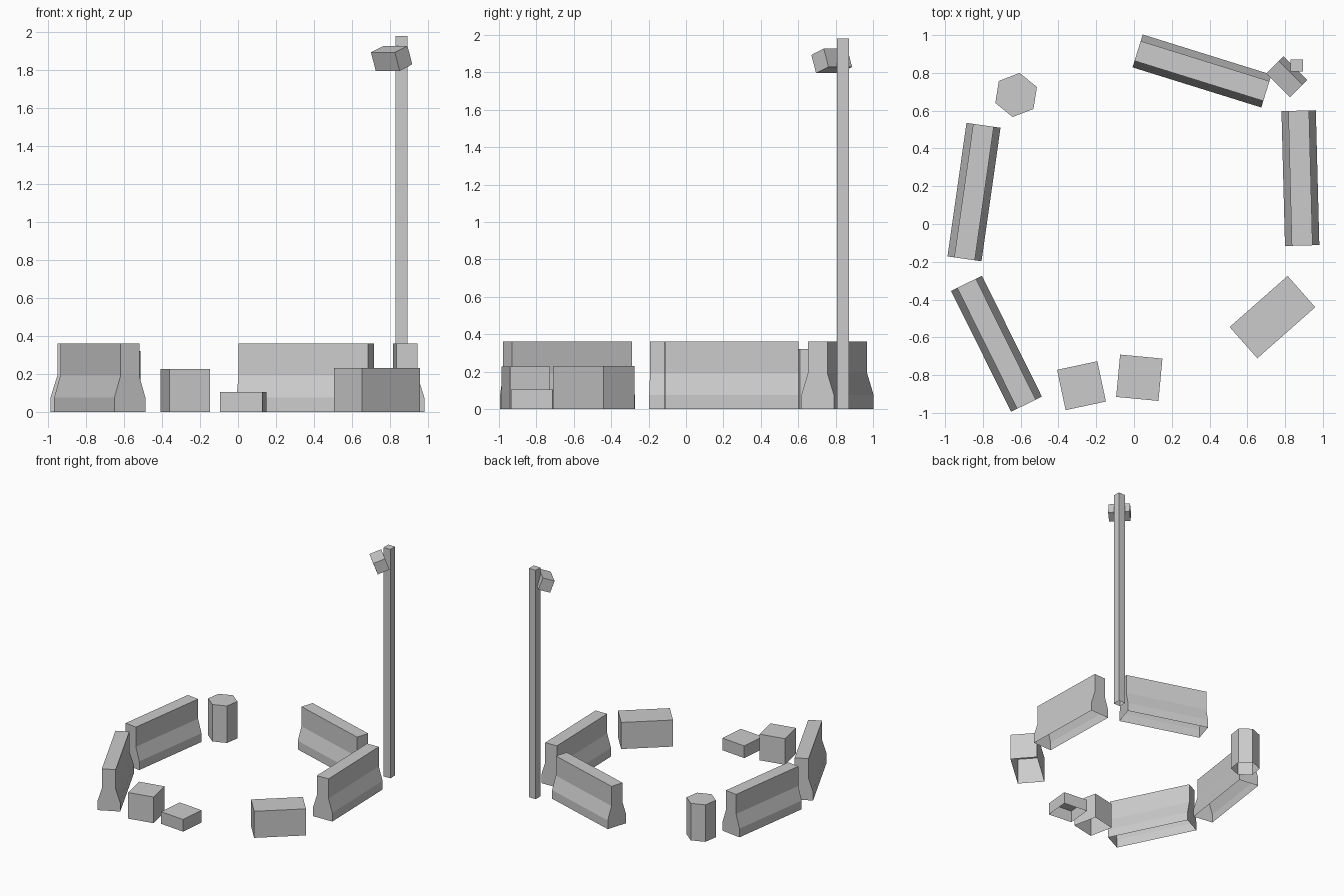
import bpy, bmesh
from math import radians, cos, sin, pi
from mathutils import Matrix

if "Cube" in bpy.data.objects:
    bpy.data.objects.remove(bpy.data.objects["Cube"])


def finish(name, bm, matrix):
    bmesh.ops.recalc_face_normals(bm, faces=bm.faces[:])
    mesh = bpy.data.meshes.new(name)
    bm.to_mesh(mesh)
    bm.free()
    ob = bpy.data.objects.new(name, mesh)
    bpy.context.collection.objects.link(ob)
    ob.matrix_world = matrix
    return ob


def place(x, y, angle, z=0):
    return Matrix.Translation((x, y, z)) @ Matrix.Rotation(radians(angle), 4, 'Z')


def prism(name, outline, height, matrix, open_base=True):
    """Extrude a flat outline upwards; grounded parts have no underside."""
    bm = bmesh.new()
    base = [bm.verts.new((x, y, 0)) for x, y in outline]
    top = [bm.verts.new((x, y, height)) for x, y in outline]
    n = len(base)
    for i in range(n):
        j = (i + 1) % n
        bm.faces.new((base[i], base[j], top[j], top[i]))
    bm.faces.new(top)
    if not open_base:
        bm.faces.new(base[::-1])
    ob = finish(name, bm, matrix)
    return ob


def rect(w, d):
    return [(-w/2, -d/2), (w/2, -d/2), (w/2, d/2), (-w/2, d/2)]


def barrier(name, x, y, angle, length=0.714):
    """Road barrier: curb, slope and upright wall swept along local x."""
    half = [(0.091, 0), (0.091, 0.075), (0.055, 0.19), (0.055, 0.36)]
    profile = half + [(-w, z) for w, z in reversed(half)]
    bm = bmesh.new()
    a = [bm.verts.new((-length/2, w, z)) for w, z in profile]
    b = [bm.verts.new((length/2, w, z)) for w, z in profile]
    for i in range(len(profile) - 1):
        bm.faces.new((a[i], a[i+1], b[i+1], b[i]))
    bm.faces.new(a)
    bm.faces.new(b)
    return finish(name, bm, place(x, y, angle))


# Ring of barriers
barrier("barrier_left", -0.847, 0.169, 81.9)
barrier("barrier_front_left", -0.728, -0.634, -63.6)
barrier("barrier_right", 0.881, 0.243, -88.5)
barrier("barrier_back", 0.360, 0.81, -17.3)

# Crates
prism("crate_cube", rect(0.218, 0.218), 0.226, place(-0.278, -0.856, 12))
prism("crate_low", rect(0.225, 0.225), 0.105, place(0.028, -0.814, -5.4))
prism("crate_long", rect(0.409, 0.221), 0.23, place(0.733, -0.493, 41.4))

# Six-sided barrel
hexagon = [(0.118 * cos(i * pi / 3), 0.118 * sin(i * pi / 3)) for i in range(6)]
prism("barrel", hexagon, 0.32, place(-0.624, 0.683, 21))

# Lamp post with a tilted lamp head facing the middle of the ring
prism("lamp_post", rect(0.065, 0.065), 1.98, place(0.861, 0.839, 0))
tilt = (place(0.809, 0.779, -45, 1.861) @ Matrix.Rotation(radians(20), 4, 'X')
        @ Matrix.Translation((0, 0, -0.052)))
prism("lamp_head", rect(0.178, 0.1), 0.104, tilt, open_base=False)
